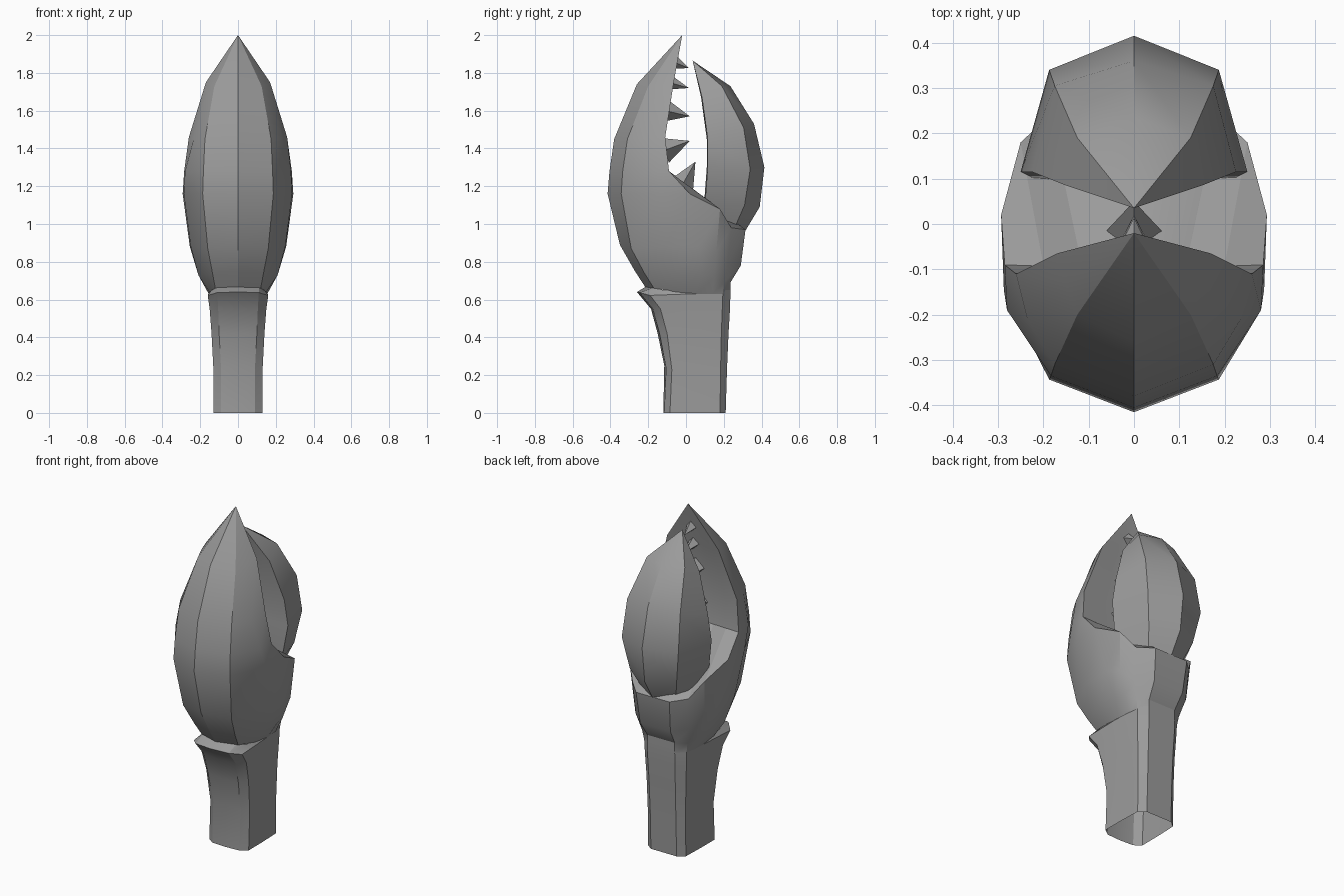
import bpy, bmesh, math
from mathutils import Vector, Matrix

shell = bpy.data.materials.new("shell_grey")
shell.diffuse_color = (0.33, 0.33, 0.33, 1)


def finish(name, bm):
    bmesh.ops.remove_doubles(bm, verts=bm.verts, dist=0.0005)
    bmesh.ops.recalc_face_normals(bm, faces=bm.faces)
    me = bpy.data.meshes.new(name)
    bm.to_mesh(me)
    bm.free()
    ob = bpy.data.objects.new(name, me)
    bpy.context.collection.objects.link(ob)
    me.materials.append(shell)
    bpy.ops.object.select_all(action='DESELECT')
    ob.select_set(True)
    bpy.context.view_layer.objects.active = ob
    bpy.ops.object.shade_smooth_by_angle(angle=math.radians(25))
    return ob


def loft(name, columns, tip=None):
    """Skin right-hand columns of points, mirrored in x, into a closed tube."""
    mirror = [[(-x, y, z) for x, y, z in c] for c in reversed(columns)]
    loop = columns + mirror
    bm = bmesh.new()
    grid = [[bm.verts.new(p) for p in c] for c in loop]
    top = bm.verts.new(tip) if tip else None
    for i, a in enumerate(grid):
        b = grid[(i + 1) % len(grid)]
        if all((p.co - q.co).length < 1e-6 for p, q in zip(a, b)):
            continue  # doubled centre line
        for j in range(len(a) - 1):
            quad = []
            for v in (a[j], b[j], b[j + 1], a[j + 1]):
                if all((v.co - q.co).length > 1e-6 for q in quad):
                    quad.append(v)
            if len(quad) > 2:
                bm.faces.new(quad)
        if top:
            bm.faces.new((a[-1], b[-1], top))
    return finish(name, bm)


# Stalk with flared collar, open at the foot
loft("stalk", [
    [(0, -.12, 0), (0, -.115, .25), (0, -.15, .42), (0, -.185, .55), (0, -.26, .64), (0, -.21, .67)],
    [(.09, -.115, 0), (.09, -.105, .24), (.10, -.14, .42), (.105, -.175, .55), (.11, -.245, .637), (.11, -.17, .665)],
    [(.13, -.085, 0), (.13, -.075, .23), (.14, -.10, .42), (.15, -.135, .55), (.16, -.19, .622), (.14, -.12, .65)],
    [(.13, .03, 0), (.13, .03, .23), (.14, .03, .42), (.15, .02, .55), (.157, .02, .63), (.14, .03, .65)],
    [(.125, .18, 0), (.125, .183, .23), (.13, .187, .42), (.137, .192, .55), (.14, .195, .63), (.14, .195, .65)],
    [(.085, .21, 0), (.085, .217, .23), (.087, .225, .42), (.09, .233, .55), (.09, .235, .63), (.09, .235, .65)],
])

# Palm and long fixed finger
edge = [(.285, -.09, 1.28), (.26, -.11, 1.46), (.17, -.065, 1.75)]


def inner(f):  # strips across the inner face of the finger
    return [(x * f, y - .01 * (1 - f), z) for x, y, z in edge]


loft("palm_and_finger", [
    [(0, -.215, .665), (0, -.27, .75), (0, -.35, .89), (0, -.415, 1.16),
     (0, -.405, 1.28), (0, -.38, 1.45), (0, -.26, 1.74)],
    [(.12, -.17, .66), (.135, -.22, .74), (.16, -.29, .87), (.187, -.343, 1.16),
     (.183, -.335, 1.28), (.175, -.31, 1.45), (.125, -.20, 1.73)],
    [(.15, -.05, .64), (.21, -.06, .73), (.25, -.10, .88), (.287, -.145, 1.16),
     (.28, -.19, 1.28), (.235, -.21, 1.45), (.152, -.13, 1.74)],
    [(.155, .06, .63), (.21, .08, .73), (.255, .07, .88), (.293, .02, 1.16)] + edge,
    [(.15, .14, .63), (.19, .15, .72), (.235, .16, .85), (.25, .18, 1.08)] + inner(.7),
    [(.14, .195, .63), (.15, .20, .69), (.18, .22, .79), (.185, .24, .98)] + inner(.4),
    [(.09, .235, .63), (.09, .235, .69), (.10, .29, .78), (.11, .315, .97)] + inner(.15),
], tip=(0, -.02, 2.0))

# Short movable finger, rooted in the palm
loft("movable_finger", [
    [(0, .30, .94), (0, .39, 1.09), (0, .415, 1.3), (0, .36, 1.53), (0, .235, 1.73)],
    [(.10, .24, .94), (.155, .31, 1.1), (.187, .34, 1.29), (.175, .305, 1.51), (.125, .19, 1.73)],
    [(.17, .13, .94), (.22, .10, 1.1), (.25, .115, 1.3), (.225, .115, 1.45), (.15, .085, 1.67)],
    [(0, .11, .94), (0, .095, 1.1), (0, .11, 1.3), (0, .11, 1.45), (0, .08, 1.67)],
], tip=(0, .035, 1.865))

# Teeth: four-sided spikes from root (y, z) to point (y, z)
teeth = [(-.07, 1.86, .015, 1.825, .04), (-.09, 1.75, .015, 1.72, .04), (-.11, 1.60, .02, 1.57, .06),
         (-.115, 1.39, .02, 1.44, .07), (-.03, 1.19, .05, 1.33, .075)]
for i, (y0, z0, y1, z1, r) in enumerate(teeth):
    root, point = Vector((0, y0, z0)), Vector((0, y1, z1))
    axis = point - root
    bm = bmesh.new()
    bmesh.ops.create_cone(bm, cap_ends=True, segments=4, radius1=r, radius2=0, depth=axis.length,
                          matrix=Matrix.Translation((root + point) / 2)
                          @ axis.to_track_quat('Z', 'X').to_matrix().to_4x4())
    finish("tooth_%d" % (i + 1), bm)
